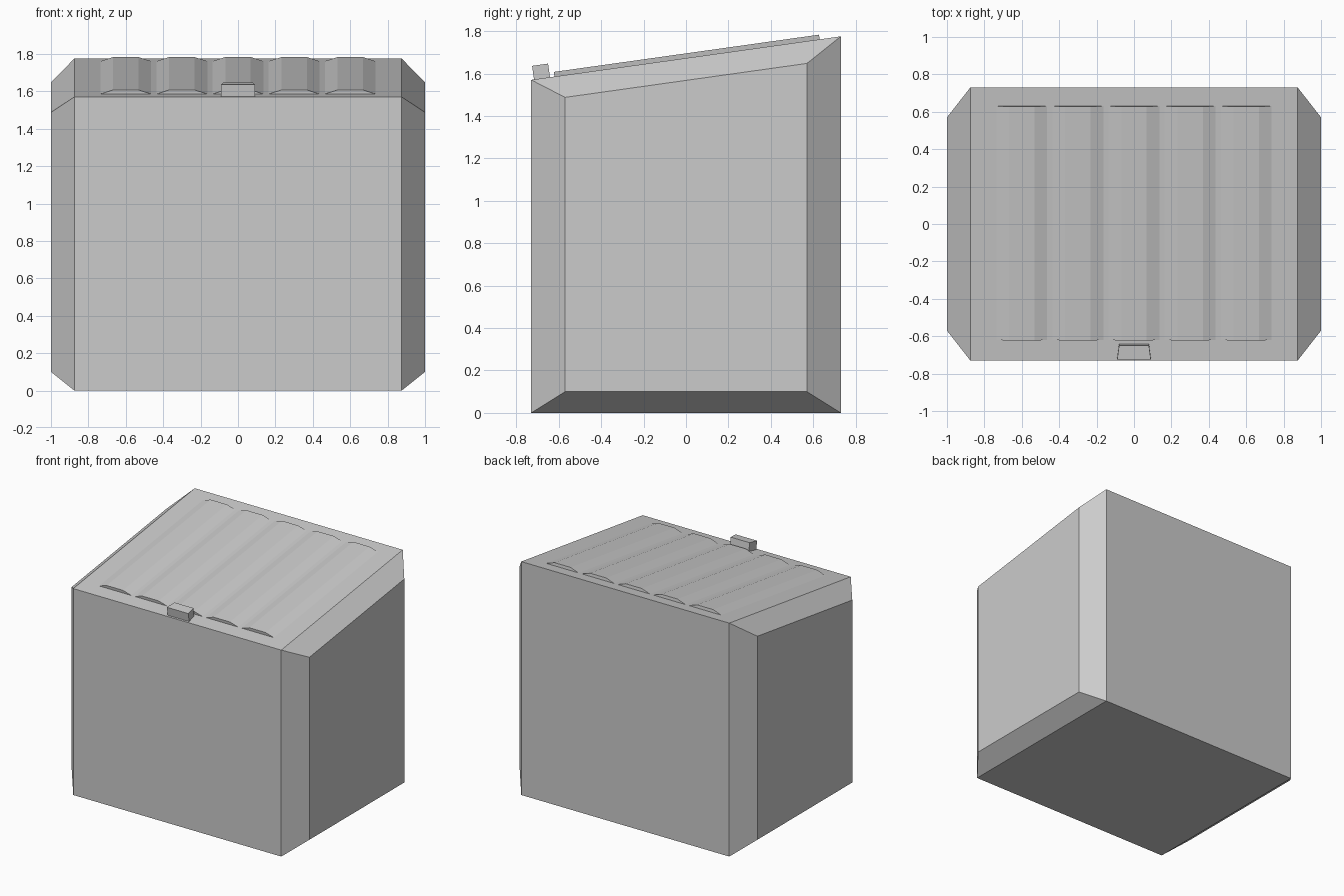
import bpy, bmesh, math
from mathutils import Vector

cube = bpy.data.objects.get("Cube")
if cube:
    bpy.data.objects.remove(cube, do_unlink=True)

GREY = (0.6, 0.6, 0.6, 1)
mat = bpy.data.materials.new("plain grey")
mat.use_nodes = True
mat.diffuse_color = GREY
mat.node_tree.nodes["Principled BSDF"].inputs["Base Color"].default_value = GREY

# Sloping lid plane
FRONT, BACK, Z_FRONT, Z_BACK = -0.73, 0.73, 1.57, 1.775
SLOPE = math.atan2(Z_BACK - Z_FRONT, BACK - FRONT)


def lid_z(y):
    return Z_FRONT + (y - FRONT) * math.tan(SLOPE)


def finish(name, bm):
    bmesh.ops.recalc_face_normals(bm, faces=bm.faces)
    mesh = bpy.data.meshes.new(name)
    bm.to_mesh(mesh)
    bm.free()
    mesh.materials.append(mat)
    obj = bpy.data.objects.new(name, mesh)
    bpy.context.collection.objects.link(obj)
    return obj


def loft(name, rings):
    """Join equal rings of points in order and cap both ends."""
    bm = bmesh.new()
    rows = [[bm.verts.new(p) for p in ring] for ring in rings]
    n = len(rows[0])
    for a, b in zip(rows, rows[1:]):
        for i in range(n):
            j = (i + 1) % n
            bm.faces.new((a[i], a[j], b[j], b[i]))
    bm.faces.new(rows[0])
    bm.faces.new(rows[-1])
    return finish(name, bm)


# Body: full section in the middle, smaller section at each side
def section(x, y, bottom, drop):
    return [(x, -y, bottom), (x, y, bottom),
            (x, y, lid_z(y) - drop), (x, -y, lid_z(-y) - drop)]


loft("bin_body", [section(-1, 0.57, 0.10, 0.105), section(-0.875, 0.73, 0, 0),
                  section(0.875, 0.73, 0, 0), section(1, 0.57, 0.10, 0.105)])

# Raised ribs along the lid
PROFILE = [(-0.148, -0.004), (-0.068, 0.022), (0.068, 0.022), (0.148, -0.004)]
for k in range(5):
    cx = (k - 2) * 0.3
    loft(f"lid_rib_{k + 1}",
         [[(cx + x, y - h * math.sin(SLOPE), lid_z(y) + h) for x, h in PROFILE]
          for y in (-0.62, 0.63)])

# Handle block at the front edge, narrower towards the back
bm = bmesh.new()
bmesh.ops.create_cube(bm, size=1)
for v in bm.verts:
    v.co = Vector((v.co.x * (0.18 if v.co.y < 0 else 0.16),
                   v.co.y * 0.076, v.co.z * 0.07))
handle = finish("lid_handle", bm)
handle.location = (0, -0.683, lid_z(-0.683) + 0.03)
handle.rotation_euler.x = SLOPE
